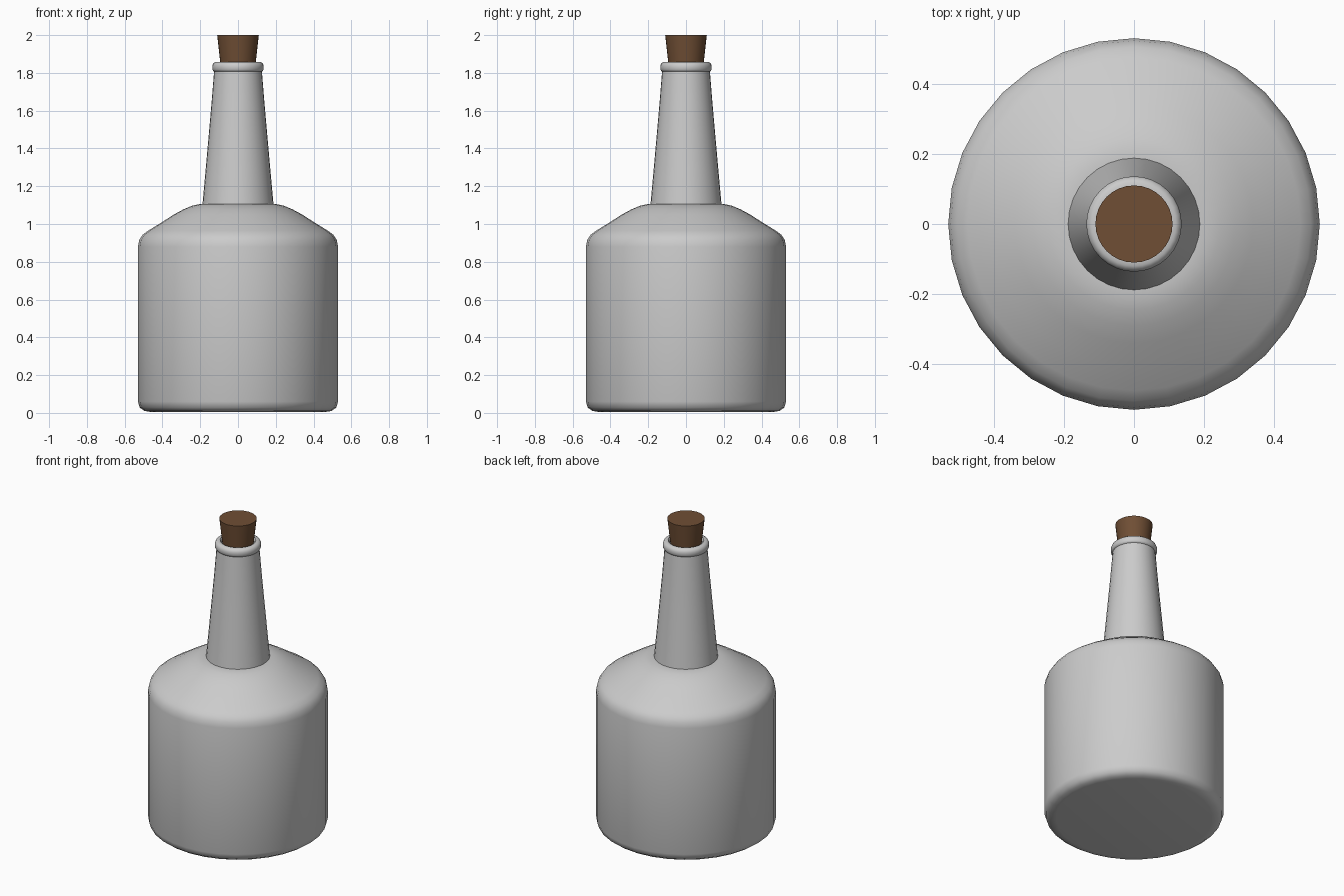
import bpy, bmesh, math

SIDES = 32

cube = bpy.data.objects.get("Cube")
if cube:
    bpy.data.objects.remove(cube, do_unlink=True)


def material(name, colour):
    mat = bpy.data.materials.new(name)
    mat.use_nodes = True
    mat.diffuse_color = (*colour, 1)
    mat.node_tree.nodes["Principled BSDF"].inputs["Base Color"].default_value = (*colour, 1)
    return mat


def lathe(name, profile, mat, angle=40):
    """Revolve a list of (radius, height) points around the z axis."""
    bm = bmesh.new()
    verts = [bm.verts.new((r, 0, z)) for r, z in profile]
    edges = [bm.edges.new(pair) for pair in zip(verts, verts[1:])]
    bmesh.ops.spin(bm, geom=verts + edges, cent=(0, 0, 0), axis=(0, 0, 1),
                   angle=math.tau, steps=SIDES, use_duplicate=False)
    bmesh.ops.remove_doubles(bm, verts=bm.verts, dist=0.0005)
    bmesh.ops.recalc_face_normals(bm, faces=bm.faces)
    mesh = bpy.data.meshes.new(name)
    bm.to_mesh(mesh)
    bm.free()
    mesh.materials.append(mat)
    obj = bpy.data.objects.new(name, mesh)
    bpy.context.collection.objects.link(obj)
    bpy.ops.object.select_all(action="DESELECT")
    obj.select_set(True)
    bpy.context.view_layer.objects.active = obj
    bpy.ops.object.shade_smooth_by_angle(angle=math.radians(angle))
    return obj


glass = material("grey glass", (0.6, 0.6, 0.6))
cork = material("brown cork", (0.16, 0.077, 0.035))

# Round body with soft bottom edge and sloping shoulder
lathe("bottle_body", [
    (0, 0.005), (0.46, 0.005), (0.495, 0.01), (0.52, 0.028), (0.53, 0.06),
    (0.53, 0.88), (0.523, 0.915), (0.505, 0.943), (0.475, 0.965),
    (0.41, 1.005), (0.34, 1.05), (0.29, 1.077), (0.245, 1.096),
    (0.205, 1.105), (0.18, 1.105)], glass)

# Tapered neck, with the small step where it meets the shoulder
lathe("bottle_neck", [
    (0.18, 1.095), (0.188, 1.105), (0.172, 1.28), (0.155, 1.47),
    (0.14, 1.64), (0.126, 1.815)], glass)

# Rounded lip with a shallow mouth
lathe("bottle_lip", [
    (0.122, 1.806), (0.13, 1.808), (0.136, 1.818), (0.136, 1.838),
    (0.131, 1.85), (0.12, 1.858), (0.105, 1.858), (0.098, 1.848),
    (0.094, 1.81)], glass, 50)

# Tapered stopper
lathe("cork_stopper", [(0, 1.8), (0.088, 1.8), (0.11, 2.0), (0, 2.0)], cork)
